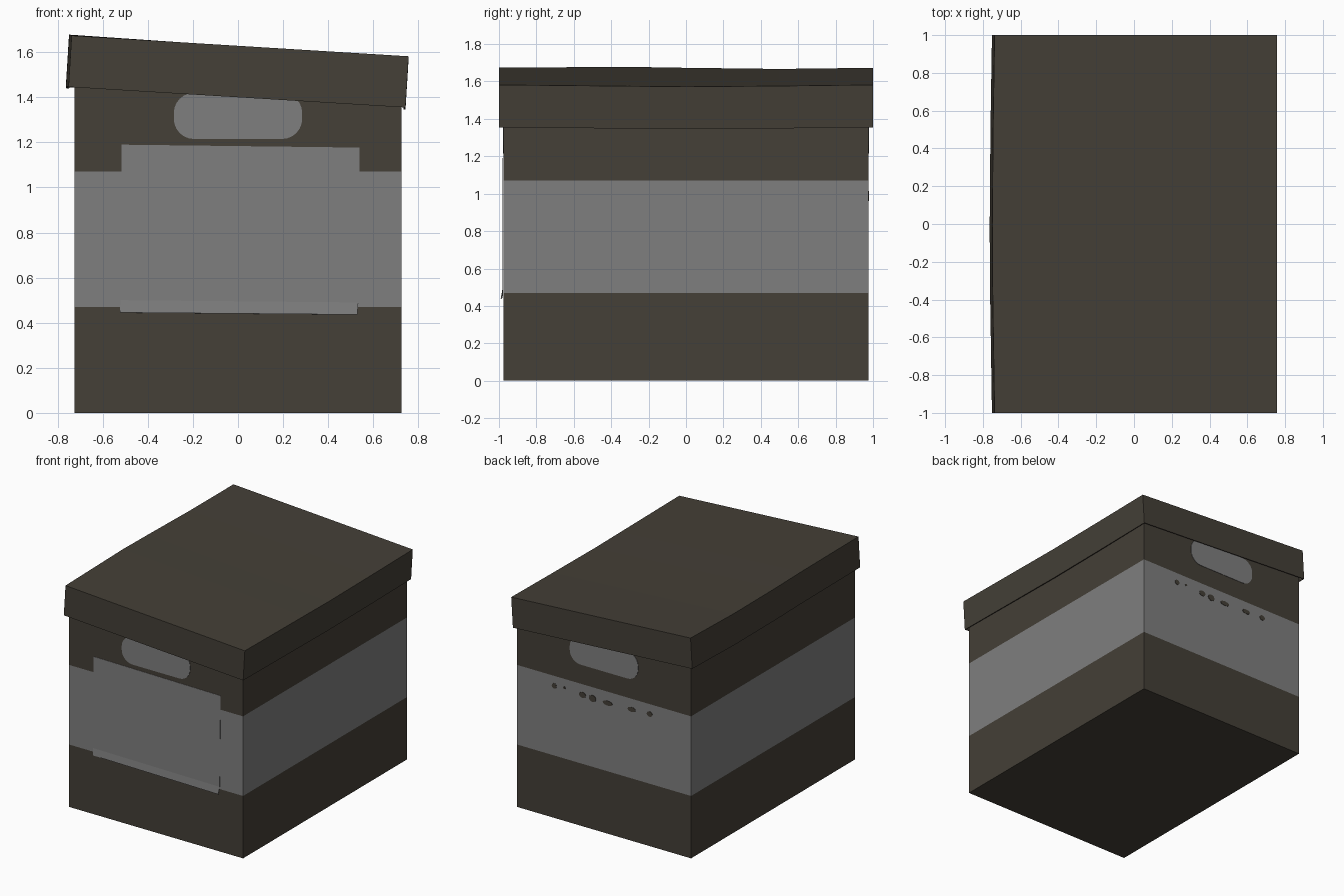
import bpy, bmesh, math

if "Cube" in bpy.data.objects:
    bpy.data.objects.remove(bpy.data.objects["Cube"])


def material(name, rgb):
    m = bpy.data.materials.new(name)
    m.diffuse_color = (*rgb, 1)
    m.use_nodes = True
    m.node_tree.nodes["Principled BSDF"].inputs["Base Color"].default_value = m.diffuse_color
    return m


BROWN = material("dark brown card", (0.058, 0.050, 0.038))
GREY = material("mid grey", (0.212, 0.212, 0.212))


def finish(bm, name, *mats):
    bmesh.ops.recalc_face_normals(bm, faces=bm.faces)
    me = bpy.data.meshes.new(name)
    bm.to_mesh(me)
    bm.free()
    ob = bpy.data.objects.new(name, me)
    for m in mats:
        me.materials.append(m)
    bpy.context.collection.objects.link(ob)
    return ob


def plate(name, outline, y0, y1, mat):
    """Thin plate on a wall, from an x/z outline."""
    bm = bmesh.new()
    a = [bm.verts.new((x, y0, z)) for x, z in outline]
    b = [bm.verts.new((x, y1, z)) for x, z in outline]
    bm.faces.new(a)
    bm.faces.new(b)
    for i in range(len(a)):
        j = (i + 1) % len(a)
        bm.faces.new((a[i], a[j], b[j], b[i]))
    return finish(bm, name, mat)


# Box body, cut at the edges of the grey band
W, D, H = 0.725, 0.975, 1.5
bm = bmesh.new()
rings = [[bm.verts.new((sx * W, sy * D, z)) for sx, sy in ((-1, -1), (1, -1), (1, 1), (-1, 1))]
         for z in (0, 0.47, 1.07, H)]
bm.faces.new(rings[0])
bm.faces.new(rings[-1])
for k in range(3):
    for i in range(4):
        j = (i + 1) % 4
        f = bm.faces.new((rings[k][i], rings[k][j], rings[k + 1][j], rings[k + 1][i]))
        f.material_index = 1 if k == 1 else 0
finish(bm, "box_body", BROWN, GREY)

# Tilted, slightly warped lid: y, left x, left z, right z
stations = [(-1, -0.738, 1.674, 1.582), (-0.3, -0.749, 1.678, 1.575), (0, -0.75, 1.673, 1.572),
            (0.5, -0.746, 1.667, 1.576), (1, -0.738, 1.673, 1.582)]
bm = bmesh.new()
top, low = [], []
for y, lx, lz, rz in stations:
    top.append([bm.verts.new((lx, y, lz)), bm.verts.new((0.757, y, rz))])
    low.append([bm.verts.new((lx - 0.014, y, lz - 0.228)), bm.verts.new((0.743, y, rz - 0.227))])
for i in range(len(stations) - 1):
    bm.faces.new((top[i][0], top[i][1], top[i + 1][1], top[i + 1][0]))
    for s in (0, 1):
        bm.faces.new((top[i][s], top[i + 1][s], low[i + 1][s], low[i][s]))
for e in (0, -1):
    bm.faces.new((top[e][0], top[e][1], low[e][1], low[e][0]))
lid = finish(bm, "lid", BROWN)
sol = lid.modifiers.new("card thickness", "SOLIDIFY")
sol.thickness = 0.008
sol.offset = -1

# Rounded handle openings on both ends
r, hx, z0, z1 = 0.09, 0.285, 1.215, 1.42
slot = []
for cx, cz, a0 in ((hx - r, z1 - r, 0), (r - hx, z1 - r, 90), (r - hx, z0 + r, 180), (hx - r, z0 + r, 270)):
    for k in range(7):
        a = math.radians(a0 + 15 * k)
        slot.append((cx + r * math.cos(a), cz + r * math.sin(a)))
plate("front_handle", slot, -D - 0.003, -D + 0.002, GREY)
plate("back_handle", slot, D - 0.002, D + 0.003, GREY)

# Front label, bottom edge curling away from the wall
rows = [(1.190, 1.177, -0.517, 0.540, -0.979, -0.979),
        (0.500, 0.490, -0.522, 0.534, -0.979, -0.980),
        (0.445, 0.436, -0.523, 0.529, -0.981, -0.990)]
bm = bmesh.new()
v = [(bm.verts.new((xl, yl, zl)), bm.verts.new((xr, yr, zr))) for zl, zr, xl, xr, yl, yr in rows]
for a, b in zip(v, v[1:]):
    bm.faces.new((a[0], b[0], b[1], a[1]))
label = finish(bm, "front_label", GREY)
sol = label.modifiers.new("paper thickness", "SOLIDIFY")
sol.thickness = 0.002
sol.offset = 0

# Small dark spots on the back band: x, z, half width, half height
spots = [(0.415, 0.995, 0.020, 0.020), (0.331, 1.003, 0.009, 0.009), (0.18, 0.99, 0.028, 0.022),
         (0.096, 0.985, 0.029, 0.025), (-0.03, 0.984, 0.040, 0.018), (-0.23, 0.99, 0.034, 0.018),
         (-0.38, 0.995, 0.024, 0.020)]
for n, (x, z, w, h) in enumerate(spots):
    ring = [(x + w * math.cos(t * math.pi / 5), z + h * math.sin(t * math.pi / 5)) for t in range(10)]
    plate(f"back_spot_{n + 1}", ring, D - 0.002, D + 0.003, BROWN)
